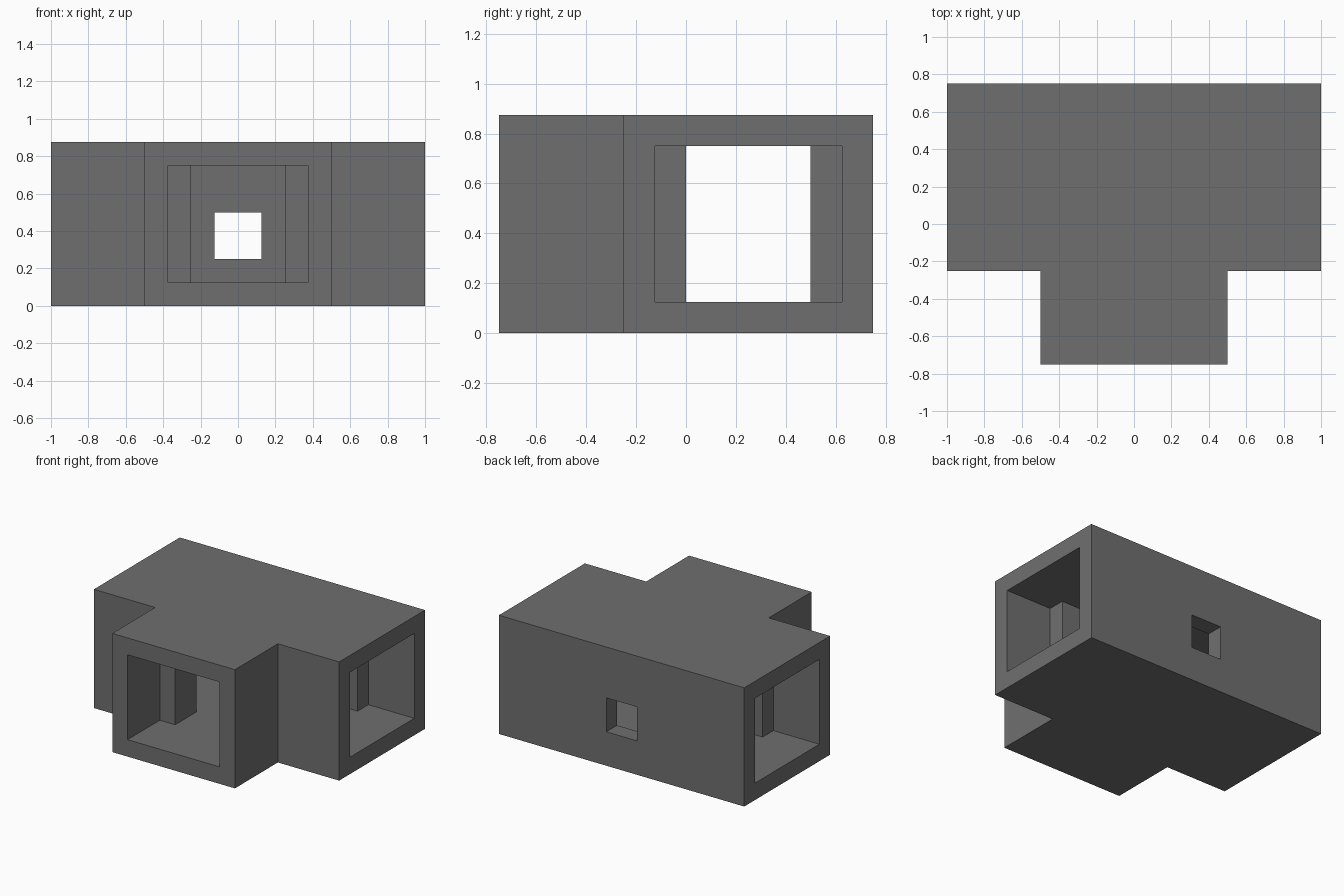
import bpy
import bmesh

default = bpy.data.objects.get("Cube")
if default:
    bpy.data.objects.remove(default, do_unlink=True)

# Single flat grey
GREY = (0.159, 0.159, 0.159, 1.0)
mat = bpy.data.materials.new("stone grey")
mat.use_nodes = True
mat.diffuse_color = GREY
mat.node_tree.nodes["Principled BSDF"].inputs["Base Color"].default_value = GREY


def mirrored_prism(name, half, z0, z1):
    """Extrude a plan outline, given for x > 0 and mirrored across x = 0."""
    outline = half + [(-x, y) for x, y in reversed(half)]
    bm = bmesh.new()
    face = bm.faces.new([bm.verts.new((x, y, z0)) for x, y in outline])
    grown = bmesh.ops.extrude_face_region(bm, geom=[face])["geom"]
    top = [v for v in grown if isinstance(v, bmesh.types.BMVert)]
    bmesh.ops.translate(bm, verts=top, vec=(0, 0, z1 - z0))
    bmesh.ops.recalc_face_normals(bm, faces=bm.faces)
    mesh = bpy.data.meshes.new(name)
    bm.to_mesh(mesh)
    bm.free()
    mesh.materials.append(mat)
    obj = bpy.data.objects.new(name, mesh)
    bpy.context.collection.objects.link(obj)
    return obj


def cut(target, cutter):
    """Subtract the cutter, bake the result and drop the cutter."""
    cutter.hide_render = True
    mod = target.modifiers.new("cut", "BOOLEAN")
    mod.operation = "DIFFERENCE"
    mod.solver = "EXACT"
    mod.object = cutter
    bpy.context.view_layer.update()
    graph = bpy.context.evaluated_depsgraph_get()
    baked = bpy.data.meshes.new_from_object(target.evaluated_get(graph))
    target.modifiers.clear()
    target.data = baked
    bpy.data.objects.remove(cutter, do_unlink=True)


# T-shaped outer block
corridor = mirrored_prism(
    "corridor_junction",
    [(0.5, -0.75), (0.5, -0.25), (1, -0.25), (1, 0.75)],
    0, 0.875)

# Passages: a square room with a doorway and a wider porch on three sides
passages = mirrored_prism(
    "passage_cutter",
    [(0.375, -0.85), (0.375, -0.375), (0.25, -0.375), (0.25, -0.125),
     (0.375, -0.125), (0.375, 0), (0.625, 0), (0.625, -0.125),
     (1.1, -0.125), (1.1, 0.625), (0.625, 0.625), (0.625, 0.5),
     (0.375, 0.5), (0.375, 0.625)],
    0.125, 0.75)
cut(corridor, passages)

# Small window through the back wall
window = mirrored_prism("window_cutter", [(0.125, 0.55), (0.125, 0.85)], 0.25, 0.5)
cut(corridor, window)
